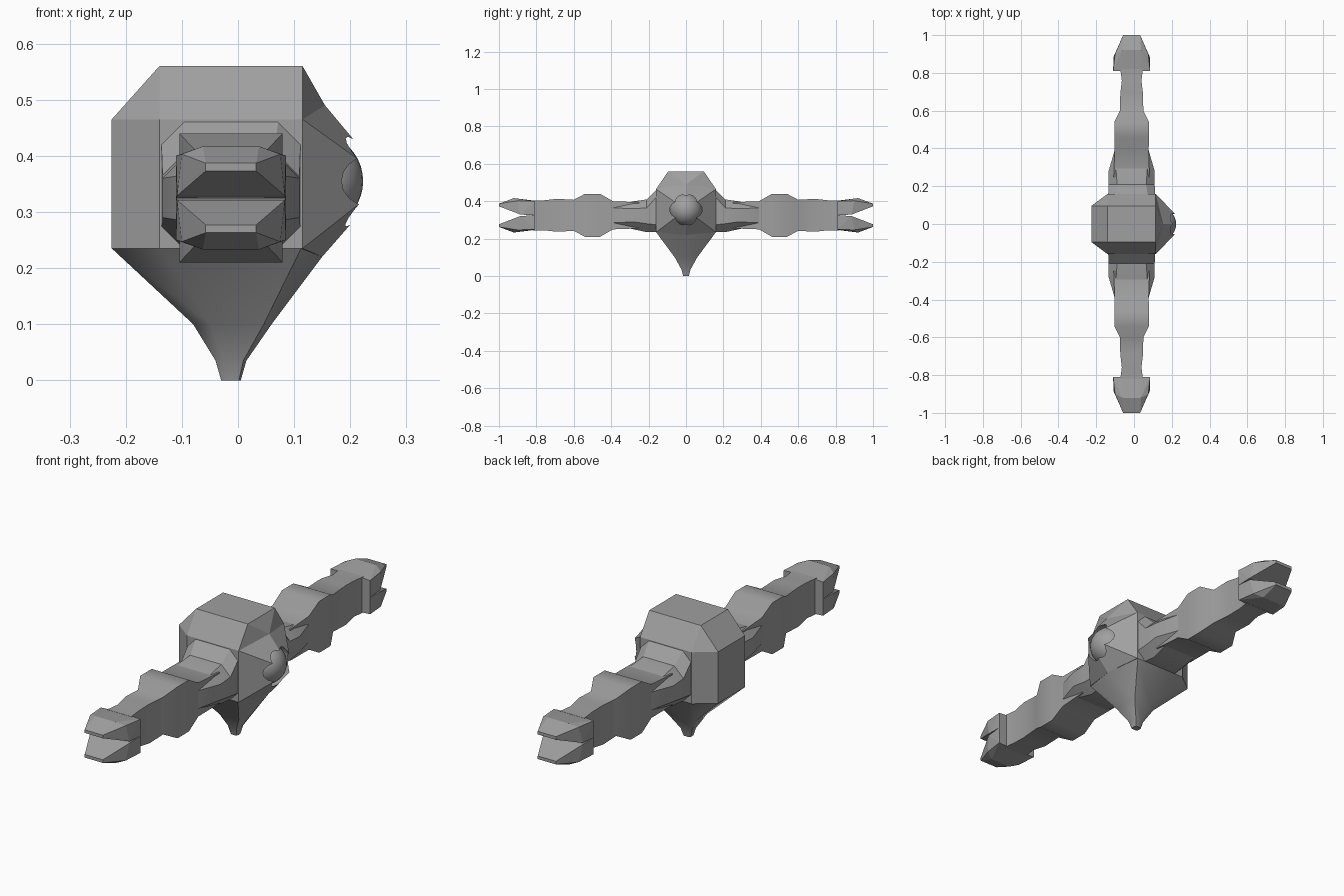
import bpy, bmesh, math

if "Cube" in bpy.data.objects:
    bpy.data.objects.remove(bpy.data.objects["Cube"])

grey = bpy.data.materials.new("plain grey")
grey.diffuse_color = (0.35, 0.35, 0.35, 1)
grey.use_nodes = True
grey.node_tree.nodes["Principled BSDF"].inputs["Base Color"].default_value = grey.diffuse_color
CX, CZ = -0.0125, 0.325      # arm axis


def finish(name, bm, angle=30, mat=grey):
    bmesh.ops.recalc_face_normals(bm, faces=bm.faces)
    me = bpy.data.meshes.new(name)
    bm.to_mesh(me)
    bm.free()
    ob = bpy.data.objects.new(name, me)
    bpy.context.collection.objects.link(ob)
    me.materials.append(mat)
    bpy.ops.object.select_all(action='DESELECT')
    bpy.context.view_layer.objects.active = ob
    ob.select_set(True)
    if angle:
        bpy.ops.object.shade_smooth_by_angle(angle=math.radians(angle))
    return ob


def hull(name, pts, angle=0):
    bm = bmesh.new()
    vs = [bm.verts.new(p) for p in pts]
    res = bmesh.ops.convex_hull(bm, input=vs)
    junk = {v for v in res["geom_interior"] if isinstance(v, bmesh.types.BMVert)}
    bmesh.ops.delete(bm, geom=list(junk), context='VERTS')
    bmesh.ops.dissolve_limit(bm, angle_limit=0.01, verts=bm.verts, edges=bm.edges)
    return finish(name, bm, angle)


def loft(name, rings, angle=30):
    bm = bmesh.new()
    rs = [[bm.verts.new(p) for p in r] for r in rings]
    n = len(rs[0])
    for a, b in zip(rs, rs[1:]):
        for i in range(n):
            j = (i + 1) % n
            bm.faces.new((a[i], a[j], b[j], b[i]))
    bm.faces.new(rs[0])
    bm.faces.new(rs[-1])
    return finish(name, bm, angle)


# body block with bevelled top and back
T, B = (0.155, 0, 0.49), (0.15, 0, 0.22)
body_pts = [T, B]
sides = []
for s in (1, -1):
    body_pts += [(-0.14, s * 0.095, 0.56), (0.115, s * 0.095, 0.56)]
    for z in (0.465, 0.235):
        body_pts += [(-0.225, s * 0.095, z), (-0.14, s * 0.16, z)]
        sides.append((0.115, s * 0.16, z))
body = hull("body", body_pts + sides)

# pointed face in front of the body
face = hull("face_wedge", [T, B, (0.268, 0, 0.355)] + sides)

# round socket cut into the face, with the eye inside
rings = [[(x, r * math.cos(a), 0.355 + r * math.sin(a))
          for a in [math.tau * i / 32 for i in range(32)]]
         for x, r in ((0.09, 0.09), (0.18, 0.09), (0.22, 0.066), (0.32, 0.066))]
cutter = loft("socket_cutter", rings)
cutter.hide_render = True
cutter.hide_set(True)
for ob in (body, face):
    m = ob.modifiers.new("socket", 'BOOLEAN')
    m.operation = 'DIFFERENCE'
    m.object = cutter
    m.solver = 'EXACT'
bm = bmesh.new()
bmesh.ops.create_uvsphere(bm, u_segments=32, v_segments=20, radius=0.086)
bmesh.ops.translate(bm, verts=bm.verts, vec=(0.137, 0, 0.355))
finish("eye", bm)


# tapered underside ending in a small spout
def base_ring(z, back, front, w):
    mid = 0.235
    x0 = back + (front - back) * 0.23
    x1 = back + (front - back) * 0.9
    pts = [(back, -w * 0.6), (x0, -w), (x1, -w), (front, 0), (x1, w), (x0, w), (back, w * 0.6)]
    return [(x, y, 0.22 if z == mid and y == 0 else z) for x, y in pts]


loft("tapered_base", [base_ring(0.235, -0.225, 0.15, 0.16), base_ring(0.1, -0.08, 0.06, 0.06),
                      base_ring(0.035, -0.04, 0.015, 0.024), base_ring(0, -0.03, 0.005, 0.015)], 40)


def box_ring(y, hx, hz):
    return [(CX + a * hx, y, CZ + b * hz) for a, b in ((-1, -1), (1, -1), (1, 1), (-1, 1))]


def bevel_ring(y, hx, z0, z1, c):
    return [(CX + a * (hx - (c if k else 0)), y, (z1 if b > 0 else z0) - b * (0 if k else c))
            for a, b, k in ((-1, -1, 1), (1, -1, 1), (1, -1, 0), (1, 1, 0),
                            (1, 1, 1), (-1, 1, 1), (-1, 1, 0), (-1, -1, 0))]


# arms, one on each side
for s, side in ((1, "back"), (-1, "front")):
    loft(side + "_shoulder", [bevel_ring(s * y, *r) for y, *r in (
        (0.12, 0.126, 0.235, 0.465, 0.04), (0.16, 0.124, 0.235, 0.46, 0.04),
        (0.21, 0.122, 0.235, 0.41, 0.045), (0.28, 0.122, 0.25, 0.4, 0.04),
        (0.39, 0.09, 0.275, 0.375, 0.01))])
    loft(side + "_arm", [box_ring(s * y, *r) for y, *r in (
        (0.25, 0.095, 0.07), (0.39, 0.09, 0.075), (0.46, 0.092, 0.115), (0.54, 0.092, 0.115),
        (0.6, 0.062, 0.083), (0.69, 0.06, 0.088), (0.76, 0.052, 0.08), (0.82, 0.06, 0.08))], 45)
    # gripper: upper and lower claw
    for u, level in ((1, "upper"), (-1, "lower")):
        claw = ((0.098, 0.81, 0), (0.098, 0.81, 0.075), (0.05, 0.81, 0.078), (0.096, 0.885, 0.004),
                (0.088, 0.9, 0.078), (0.05, 0.92, 0.092), (0.045, 1, 0.048), (0.045, 1, 0.062))
        hull(f"{side}_{level}_claw", [(CX + a * x, s * y, CZ + u * z)
                                      for x, y, z in claw for a in (1, -1)])
